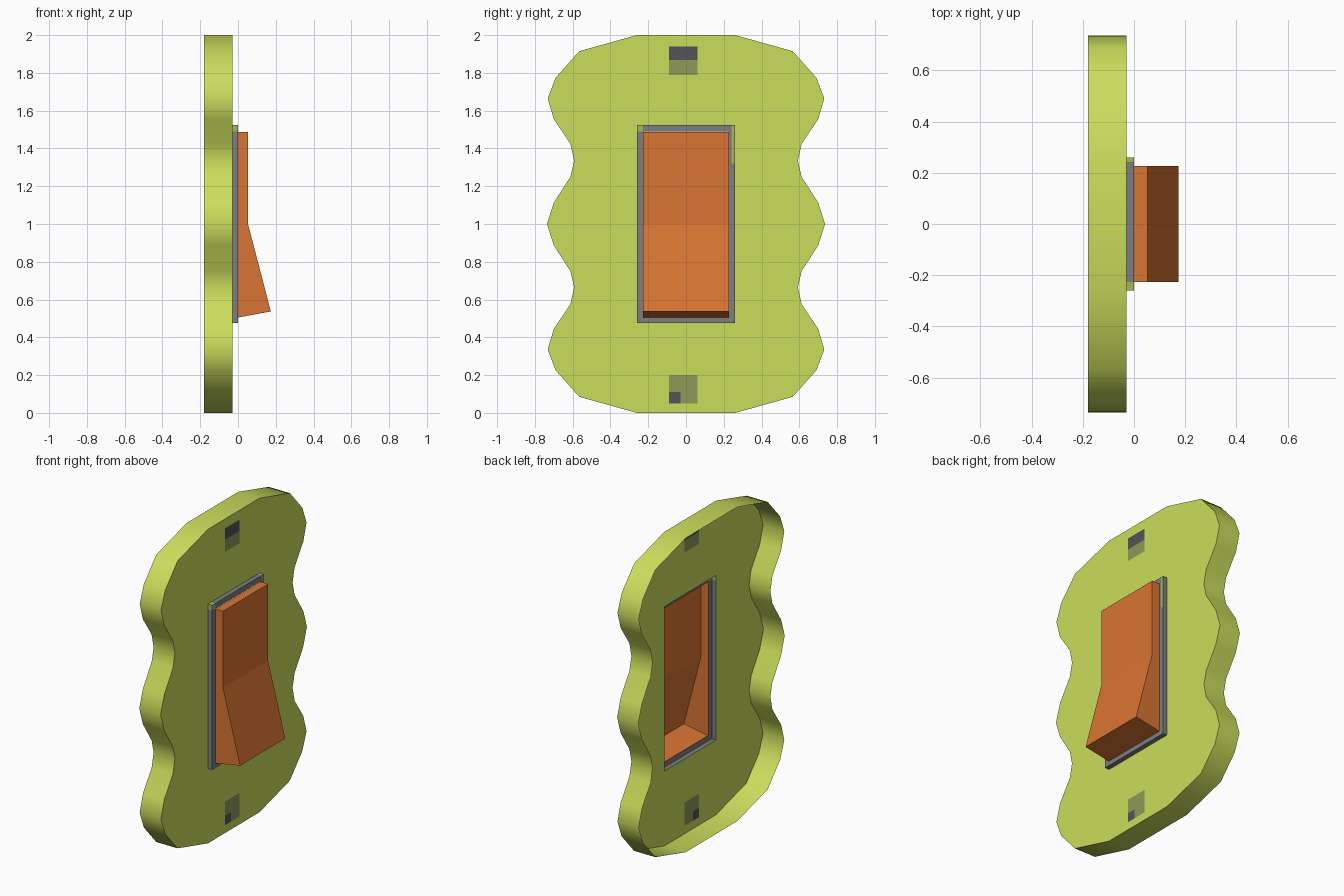
import bpy
import bmesh
import math
from mathutils import Matrix, Vector

cube = bpy.data.objects.get("Cube")
if cube:
    bpy.data.objects.remove(cube, do_unlink=True)


def material(name, rgb):
    m = bpy.data.materials.new(name)
    m.use_nodes = True
    m.diffuse_color = (*rgb, 1)
    bsdf = next(n for n in m.node_tree.nodes if n.type == "BSDF_PRINCIPLED")
    bsdf.inputs["Base Color"].default_value = (*rgb, 1)
    return m


LIME = material("lime", (0.60, 0.72, 0.107))
ORANGE = material("orange", (0.70, 0.178, 0.033))
GREY = material("grey", (0.21, 0.21, 0.21))
DARK = material("dark_grey", (0.087, 0.087, 0.095))
OLIVE = material("olive_grey", (0.275, 0.314, 0.098))
DULL = material("dull_lime", (0.40, 0.46, 0.11))


def finish(name, bm, mats, rule=None):
    """Colour faces by rule and turn the bmesh into an object."""
    if rule:
        for f in bm.faces:
            f.material_index = rule(f.calc_center_median())
    mesh = bpy.data.meshes.new(name)
    bm.to_mesh(mesh)
    bm.free()
    for m in mats:
        mesh.materials.append(m)
    ob = bpy.data.objects.new(name, mesh)
    bpy.context.collection.objects.link(ob)
    return ob


def cut(bm, ys, zs):
    """Slice the mesh along lines of constant y and z."""
    for axis, values in ((Vector((0, 1, 0)), ys), (Vector((0, 0, 1)), zs)):
        for v in values:
            bmesh.ops.bisect_plane(bm, geom=bm.verts[:] + bm.edges[:] + bm.faces[:],
                                   plane_co=axis * v, plane_no=axis)


def drop(bm, test):
    faces = [f for f in bm.faces if test(f.calc_center_median())]
    bmesh.ops.delete(bm, geom=faces, context="FACES")


BACK, FACE, RIM = -0.18, -0.03, 0.0
HOLE_Y, HOLE_Z = 0.26, 0.524       # half sizes, centred at z = 1
OPEN_Y, OPEN_Z = 0.227, 0.49

# Scalloped outline: upper quarter, then mirrored downwards
upper = [(0.26, 2.0), (0.565, 1.915), (0.69, 1.775), (0.732, 1.665), (0.70, 1.555),
         (0.612, 1.425), (0.592, 1.335), (0.612, 1.25), (0.70, 1.113), (0.736, 1.0)]
half = upper + [(y, 2 - z) for y, z in reversed(upper[:-1])]

# Cover face with a hole and two painted screws
bm = bmesh.new()
for (y0, z0), (y1, z1) in zip(half[1:], half):
    bm.faces.new([bm.verts.new((FACE, y, z)) for y, z in
                  ((-y0, z0), (y0, z0), (y1, z1), (-y1, z1))])
bmesh.ops.remove_doubles(bm, verts=bm.verts[:], dist=1e-5)
cut(bm, (-HOLE_Y, -0.09, -0.03, 0.06, HOLE_Y),
    (0.05, 0.11, 0.20, 1 - HOLE_Z, 1 + HOLE_Z, 1.79, 1.867, 1.94))
drop(bm, lambda c: abs(c.y) < HOLE_Y and abs(c.z - 1) < HOLE_Z)


def screw_colour(c):
    if not -0.09 < c.y < 0.06:
        return 0
    if 1.79 < c.z < 1.94:
        return 2 if c.z > 1.867 else 1
    if 0.05 < c.z < 0.20:
        return 2 if c.z < 0.11 and c.y < -0.03 else 1
    return 0


finish("cover_face", bm, [LIME, OLIVE, DARK], screw_colour)

# Cover rim, open at the back
bm = bmesh.new()
loop = half[::-1] + [(-y, z) for y, z in half]
rings = [[bm.verts.new((x, y, z)) for y, z in loop] for x in (BACK, FACE)]
for i in range(len(loop)):
    j = (i + 1) % len(loop)
    bm.faces.new((rings[0][i], rings[0][j], rings[1][j], rings[1][i]))
rim = finish("cover_rim", bm, [LIME])
bpy.ops.object.select_all(action="DESELECT")
rim.select_set(True)
bpy.context.view_layer.objects.active = rim
bpy.ops.object.shade_smooth_by_angle(angle=math.radians(60))

# Raised frame around the switch, open at the back
bm = bmesh.new()
bmesh.ops.create_cube(bm, size=1, matrix=Matrix.Translation((FACE / 2, 0, 1))
                      @ Matrix.Diagonal((-FACE, 2 * HOLE_Y, 2 * HOLE_Z, 1)))
cut(bm, (-OPEN_Y, OPEN_Y, 0.242), (1 - OPEN_Z, 1.32, 1 + OPEN_Z))
drop(bm, lambda c: c.x < FACE + 0.001
     or (c.x > -0.001 and abs(c.y) < OPEN_Y and abs(c.z - 1) < OPEN_Z))


def frame_colour(c):
    corner = c.y < -OPEN_Y and c.z > 1 + OPEN_Z
    streak = 0.242 < c.y < HOLE_Y - 0.001 and c.z > 1.32
    return 1 if corner or streak else 0


finish("switch_frame", bm, [GREY, DULL], frame_colour)

# Hollow rocker, pressed at the top
bm = bmesh.new()
profile = [(0, 1.488), (0.053, 1.488), (0.053, 1.0), (0.174, 0.537), (0, 0.505)]
side = bm.faces.new([bm.verts.new((x, -OPEN_Y, z)) for x, z in profile])
ext = bmesh.ops.extrude_face_region(bm, geom=[side], use_keep_orig=True)
bmesh.ops.translate(bm, vec=(0, 2 * OPEN_Y, 0),
                    verts=[g for g in ext["geom"] if isinstance(g, bmesh.types.BMVert)])
bmesh.ops.recalc_face_normals(bm, faces=bm.faces[:])
drop(bm, lambda c: c.x < 0.001)
finish("rocker", bm, [ORANGE])
